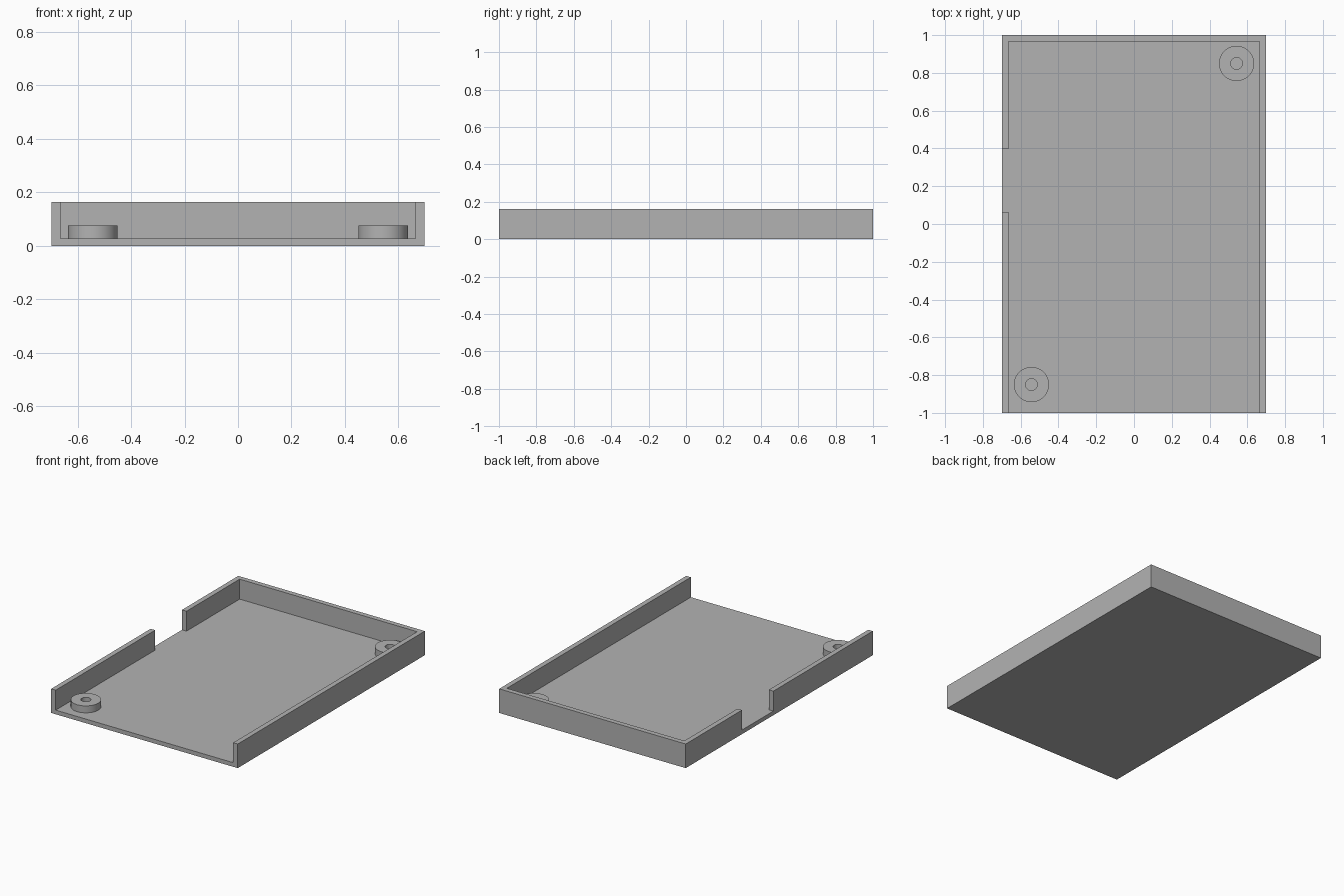
import bpy
import bmesh
from math import radians, tau
from mathutils import Vector

default_cube = bpy.data.objects.get("Cube")
if default_cube:
    bpy.data.objects.remove(default_cube, do_unlink=True)

HALF_X, HALF_Y, HEIGHT = 0.698, 1.0, 0.163
WALL, FLOOR = 0.034, 0.028
GAP = (0.063, 0.398)
BOSS_TOP, BOSS_R, HOLE_R = 0.075, 0.093, 0.031

grey = bpy.data.materials.new("plain grey")
grey.use_nodes = True
grey.diffuse_color = (0.45, 0.45, 0.45, 1)
grey.node_tree.nodes["Principled BSDF"].inputs["Base Color"].default_value = grey.diffuse_color


def make_object(name, bm):
    bmesh.ops.recalc_face_normals(bm, faces=bm.faces)
    mesh = bpy.data.meshes.new(name)
    bm.to_mesh(mesh)
    bm.free()
    mesh.materials.append(grey)
    obj = bpy.data.objects.new(name, mesh)
    bpy.context.collection.objects.link(obj)
    return obj


def raise_faces(bm, faces, height):
    """Extrude a region upward and return its new top faces."""
    result = bmesh.ops.extrude_face_region(bm, geom=faces)["geom"]
    verts = [g for g in result if isinstance(g, bmesh.types.BMVert)]
    bmesh.ops.translate(bm, verts=verts, vec=(0, 0, height))
    return [g for g in result if isinstance(g, bmesh.types.BMFace)]


def is_wall(face):
    c = face.calc_center_median()
    right_wall = c.x < WALL - HALF_X and not GAP[0] < c.y < GAP[1]
    return right_wall or c.x > HALF_X - WALL or c.y > HALF_Y - WALL


# Tray: floor plan split into cells, wall cells raised, open front and side gap
bm = bmesh.new()
xs = (-HALF_X, WALL - HALF_X, HALF_X - WALL, HALF_X)
ys = (-HALF_Y, *GAP, HALF_Y - WALL, HALF_Y)
grid = [[bm.verts.new((x, y, 0)) for x in xs] for y in ys]
for low, high in zip(grid, grid[1:]):
    for i in range(len(xs) - 1):
        bm.faces.new((low[i], low[i + 1], high[i + 1], high[i]))
base = list(bm.faces)
floor_top = raise_faces(bm, base, FLOOR)
# Keep the underside, which the extrusion leaves open or closed
if not any(f.calc_center_median().z < 0.001 for f in bm.faces):
    for low, high in zip(grid, grid[1:]):
        for i in range(len(xs) - 1):
            bm.faces.new((low[i], high[i], high[i + 1], low[i + 1]))
wall_cells = [f for f in floor_top if is_wall(f)]
raise_faces(bm, wall_cells, HEIGHT - FLOOR)
# Remove raised regions' leftover inner faces
leftover = [f for f in wall_cells if f.is_valid]
if leftover:
    bmesh.ops.delete(bm, geom=leftover, context="FACES")
bmesh.ops.dissolve_limit(bm, angle_limit=radians(1), verts=bm.verts, edges=bm.edges)
make_object("tray", bm)


# Screw bosses: a ring profile spun about the vertical axis
def make_boss(name, x, y):
    bm = bmesh.new()
    profile = [(HOLE_R, FLOOR), (HOLE_R, BOSS_TOP), (BOSS_R, BOSS_TOP), (BOSS_R, FLOOR)]
    verts = [bm.verts.new((r, 0, z)) for r, z in profile]
    edges = [bm.edges.new(pair) for pair in zip(verts, verts[1:])]
    bmesh.ops.spin(bm, geom=verts + edges, cent=(0, 0, 0), axis=(0, 0, 1),
                   angle=tau, steps=64, use_merge=True)
    bmesh.ops.remove_doubles(bm, verts=bm.verts, dist=0.0001)
    # Point the faces outward: the hole wall inward, the rest away
    bmesh.ops.recalc_face_normals(bm, faces=bm.faces)
    top = next(f for f in bm.faces if abs(f.normal.z) > 0.9)
    flip = top.normal.dot(Vector((0, 0, 1))) < 0
    obj = make_object(name, bm)
    if flip:
        obj.data.flip_normals()
    obj.location = (x, y, 0)
    bpy.ops.object.select_all(action="DESELECT")
    obj.select_set(True)
    bpy.context.view_layer.objects.active = obj
    bpy.ops.object.shade_smooth_by_angle(angle=radians(30))


make_boss("back_boss", 0.543, 0.85)
make_boss("front_boss", -0.543, -0.85)
